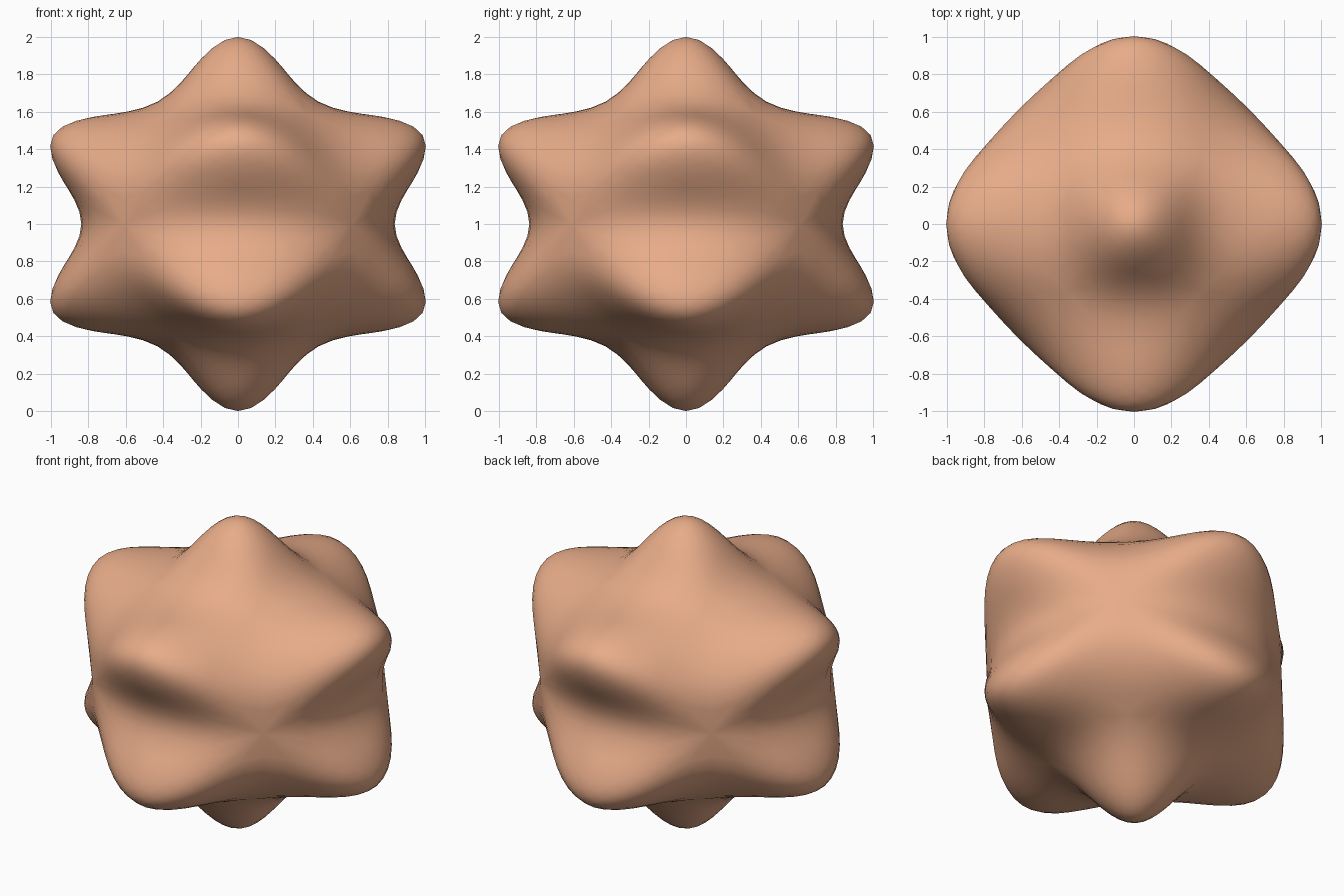
import bpy
import bmesh
from math import cos, sin, pi, sqrt

if "Cube" in bpy.data.objects:
    bpy.data.objects.remove(bpy.data.objects["Cube"])


def ring(bm, radius, z, start):
    """Four vertices around the z axis."""
    return [bm.verts.new((radius * cos(start + i * pi / 2),
                          radius * sin(start + i * pi / 2), z)) for i in range(4)]


bm = bmesh.new()

# Waist corners and the upper and lower halves of the spiked cage
waist = ring(bm, 0.70 * sqrt(2), 1.0, pi / 4)
for s in (1, -1):
    pole = bm.verts.new((0, 0, 1 + s * 1.495))
    cap = ring(bm, 0.36 * sqrt(2), 1 + s * 0.54, pi / 4)
    tips = ring(bm, 1.48, 1 + s * 0.696, 0)
    for i in range(4):
        a, b = cap[i - 1], cap[i]
        c, d = waist[i], waist[i - 1]
        bm.faces.new((pole, a, b))
        # four-sided spike around each tip
        base = (a, b, c, d)
        for k in range(4):
            bm.faces.new((tips[i], base[k], base[(k + 1) % 4]))

bmesh.ops.recalc_face_normals(bm, faces=bm.faces[:])
for f in bm.faces:
    f.smooth = True

mesh = bpy.data.meshes.new("spiky_body")
bm.to_mesh(mesh)
bm.free()
body = bpy.data.objects.new("spiky_body", mesh)
bpy.context.collection.objects.link(body)

# Rounded, soft spikes
sub = body.modifiers.new("rounding", 'SUBSURF')
sub.levels = 3
sub.render_levels = 3

# Peach colour
mat = bpy.data.materials.new("peach")
mat.diffuse_color = (0.8, 0.41, 0.25, 1)
mat.use_nodes = True
mat.node_tree.nodes["Principled BSDF"].inputs["Base Color"].default_value = mat.diffuse_color
mesh.materials.append(mat)
